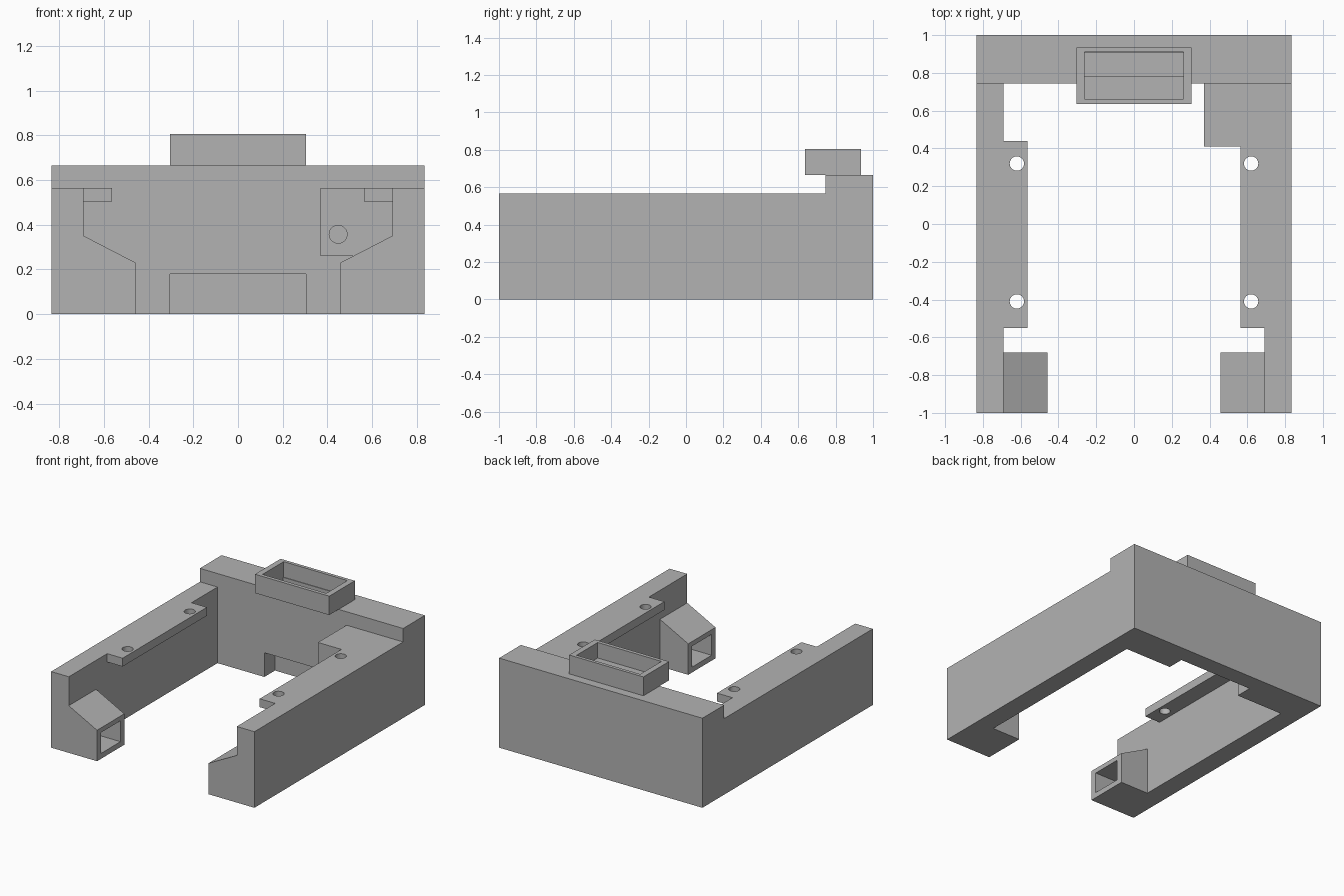
import bpy, bmesh
from math import pi
from mathutils import Matrix

cube = bpy.data.objects.get("Cube")
if cube:
    bpy.data.objects.remove(cube, do_unlink=True)

grey = bpy.data.materials.new("plain grey")
grey.use_nodes = True
colour = (0.45, 0.45, 0.45, 1)
grey.diffuse_color = colour
grey.node_tree.nodes["Principled BSDF"].inputs["Base Color"].default_value = colour


def finish(name, bm):
    bmesh.ops.recalc_face_normals(bm, faces=bm.faces)
    mesh = bpy.data.meshes.new(name)
    bm.to_mesh(mesh)
    bm.free()
    mesh.materials.append(grey)
    obj = bpy.data.objects.new(name, mesh)
    bpy.context.collection.objects.link(obj)
    return obj


def prism(name, points, depth):
    """Extrude a closed outline of 3D points along a vector."""
    bm = bmesh.new()
    face = bm.faces.new([bm.verts.new(p) for p in points])
    out = bmesh.ops.extrude_face_region(bm, geom=[face])
    moved = [g for g in out["geom"] if isinstance(g, bmesh.types.BMVert)]
    bmesh.ops.translate(bm, verts=moved, vec=depth)
    return finish(name, bm)


def box(name, x, y, z):
    outline = [(x[0], y[0], z[0]), (x[1], y[0], z[0]), (x[1], y[1], z[0]), (x[0], y[1], z[0])]
    return prism(name, outline, (0, 0, z[1] - z[0]))


def cylinder(name, centre, radius, length, turn=0):
    bm = bmesh.new()
    bmesh.ops.create_cone(bm, cap_ends=True, segments=32, radius1=radius, radius2=radius, depth=length,
                          matrix=Matrix.Translation(centre) @ Matrix.Rotation(turn, 4, "X"))
    return finish(name, bm)


def cut(target, *cutters):
    for cutter in cutters:
        mod = target.modifiers.new("cut", "BOOLEAN")
        mod.operation, mod.solver, mod.object = "DIFFERENCE", "EXACT", cutter
        bpy.context.view_layer.objects.active = target
        bpy.ops.object.modifier_apply(modifier=mod.name)
        bpy.data.objects.remove(cutter, do_unlink=True)


# Rear wall with a recess low on its inner face and a slot below the tray
wall = box("rear_wall", (-0.835, 0.835), (0.745, 1), (0, 0.665))
cut(wall, box("recess_cutter", (-0.305, 0.305), (0.6, 0.87), (-0.1, 0.18)),
    box("slot_cutter", (-0.262, 0.262), (0.78, 0.905), (0.45, 0.9)))

# Open tray overhanging the wall
tray = box("top_tray", (-0.305, 0.305), (0.635, 0.935), (0.665, 0.805))
cut(tray, box("tray_cutter", (-0.262, 0.262), (0.662, 0.91), (0.69, 0.9)),
    box("slot_cutter", (-0.262, 0.262), (0.78, 0.905), (0.6, 0.9)))

# Mirrored arms, drilled flanges and hollow feet
for side, s in (("right", -1), ("left", 1)):
    box(side + "_arm", (s * 0.69, s * 0.835), (-1, 0.745), (0, 0.565))

    flange = box(side + "_flange", (s * 0.563, s * 0.69), (-0.55, 0.44), (0.503, 0.565))
    cut(flange, *[cylinder("screw_cutter", (s * 0.62, y, 0.53), 0.038, 0.3) for y in (-0.41, 0.32)])

    outline = [(s * x, -1, z) for x, z in ((0.69, 0), (0.458, 0), (0.458, 0.23), (0.69, 0.35))]
    foot = prism(side + "_foot", outline, (0, 0.32, 0))
    cut(foot, box("window_cutter", (s * 0.4, s * 0.66), (-0.955, -0.725), (0.04, 0.195)))

# Corner block with a blind hole facing forward
block = box("corner_block", (0.37, 0.69), (0.41, 0.745), (0.26, 0.565))
cut(block, cylinder("blind_hole_cutter", (0.448, 0.5, 0.357), 0.04, 0.4, pi / 2))
